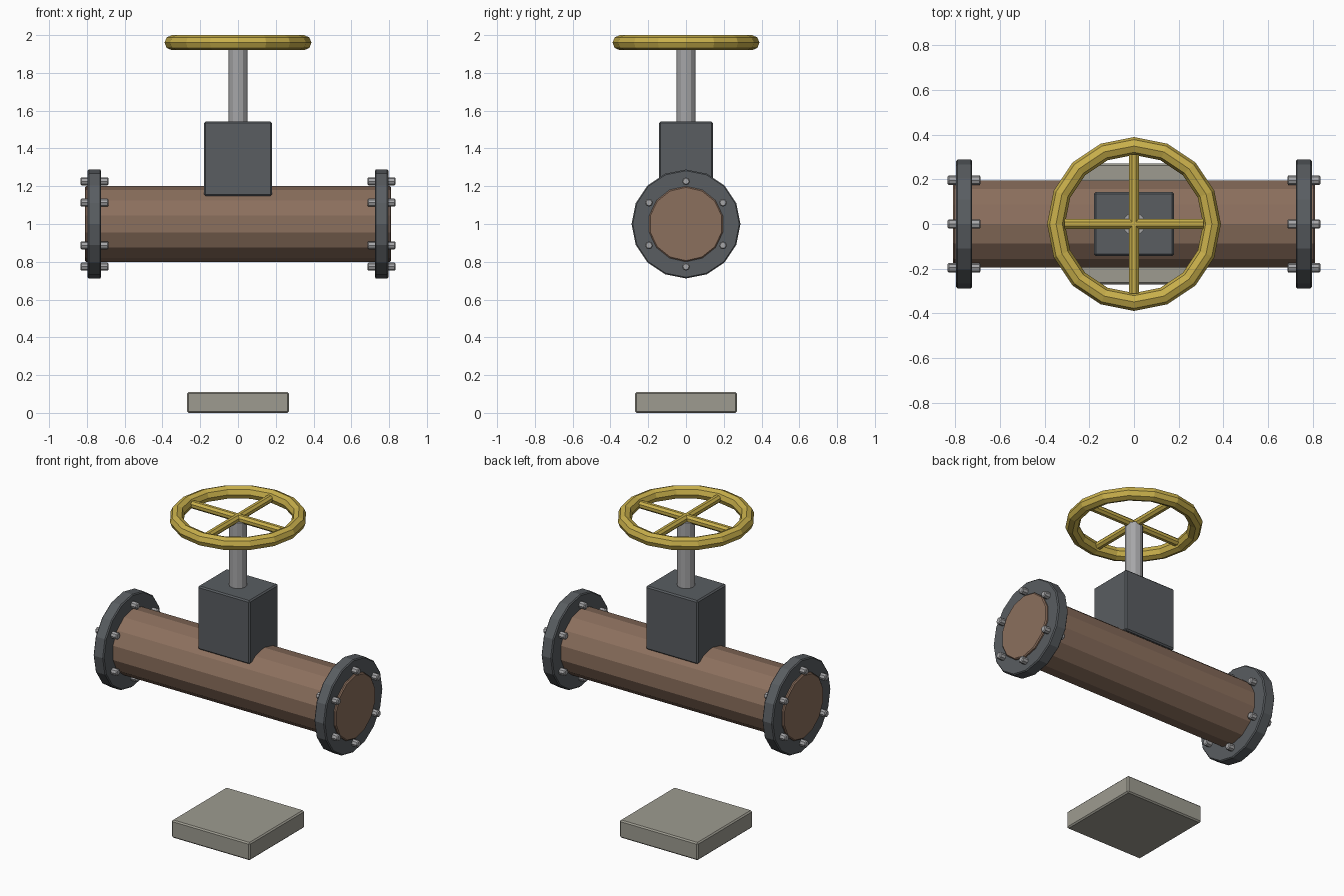
import bpy, bmesh
from math import sin, cos, pi
from mathutils import Vector

if "Cube" in bpy.data.objects:
    bpy.data.objects.remove(bpy.data.objects["Cube"])


def material(name, rgb):
    m = bpy.data.materials.new(name)
    m.diffuse_color = (*rgb, 1)
    m.use_nodes = True
    m.node_tree.nodes["Principled BSDF"].inputs["Base Color"].default_value = m.diffuse_color
    return m


COPPER = material("pipe_brown", (0.26, 0.16, 0.11))
IRON = material("dark_iron", (0.10, 0.11, 0.12))
STEEL = material("steel", (0.38, 0.38, 0.39))
YELLOW = material("wheel_yellow", (0.58, 0.43, 0.07))
STONE = material("plinth_stone", (0.34, 0.33, 0.28))


def finish(name, bm, mat, bevel=0):
    bmesh.ops.recalc_face_normals(bm, faces=bm.faces)
    mesh = bpy.data.meshes.new(name)
    bm.to_mesh(mesh)
    bm.free()
    mesh.materials.append(mat)
    ob = bpy.data.objects.new(name, mesh)
    bpy.context.collection.objects.link(ob)
    if bevel:
        b = ob.modifiers.new("edge_bevel", 'BEVEL')
        b.width = bevel
        b.segments = 1
        b.limit_method = 'ANGLE'
        b.angle_limit = pi / 3
    return ob


def box(name, center, size, mat, bevel):
    bm = bmesh.new()
    bmesh.ops.create_cube(bm, size=1)
    for v in bm.verts:
        v.co = Vector(c + s * k for c, s, k in zip(center, size, v.co))
    return finish(name, bm, mat, bevel)


def prism(name, center, axis, sides, radius, length, mat, bevel=0, turn=0):
    # n-sided cylinder along x, y or z
    bm = bmesh.new()
    rings = []
    for h in (-length / 2, length / 2):
        ring = []
        for i in range(sides):
            a = 2 * pi * i / sides + turn
            u, w = radius * sin(a), radius * cos(a)
            p = {'x': (h, u, w), 'y': (u, h, w), 'z': (u, w, h)}[axis]
            ring.append(bm.verts.new(Vector(center) + Vector(p)))
        bm.faces.new(ring)
        rings.append(ring)
    lo, hi = rings
    for i in range(sides):
        j = (i + 1) % sides
        bm.faces.new((lo[i], lo[j], hi[j], hi[i]))
    return finish(name, bm, mat, bevel)


def torus(name, z, major, minor, n_major, n_minor, mat):
    bm = bmesh.new()
    grid = []
    for i in range(n_major):
        a = 2 * pi * i / n_major
        row = []
        for k in range(n_minor):
            b = 2 * pi * k / n_minor
            r = major + minor * cos(b)
            row.append(bm.verts.new((r * cos(a), r * sin(a), z + minor * sin(b))))
        grid.append(row)
    for i in range(n_major):
        for k in range(n_minor):
            i2, k2 = (i + 1) % n_major, (k + 1) % n_minor
            bm.faces.new((grid[i][k], grid[i2][k], grid[i2][k2], grid[i][k2]))
    return finish(name, bm, mat)


# Plinth below the valve
box("base_plinth", (0, 0, 0.055), (0.54, 0.54, 0.11), STONE, 0.008)

# Pipe
prism("pipe", (0, 0, 1), 'x', 14, 0.2, 1.62, COPPER, 0.006)

# Flanges with six bolts each
for side, x in (("left", -0.76), ("right", 0.76)):
    prism(f"flange_{side}", (x, 0, 1), 'x', 16, 0.288, 0.072, IRON, 0.006)
    for i in range(6):
        a = pi * i / 3
        pos = (x, 0.226 * sin(a), 1 + 0.226 * cos(a))
        prism(f"bolt_{side}_{i + 1}", pos, 'x', 8, 0.021, 0.148, STEEL, 0.005)

# Valve body and stem
box("valve_body", (0, 0, 1.345), (0.358, 0.286, 0.394), IRON, 0.008)
prism("stem", (0, 0, 1.735), 'z', 12, 0.051, 0.43, STEEL)

# Handwheel rim and crossed spokes
torus("wheel_rim", 1.96, 0.349, 0.04, 16, 8, YELLOW)
for axis in 'xy':
    prism(f"wheel_spoke_{axis}", (0, 0, 1.96), axis, 8, 0.024, 0.62, YELLOW, turn=pi / 8)
